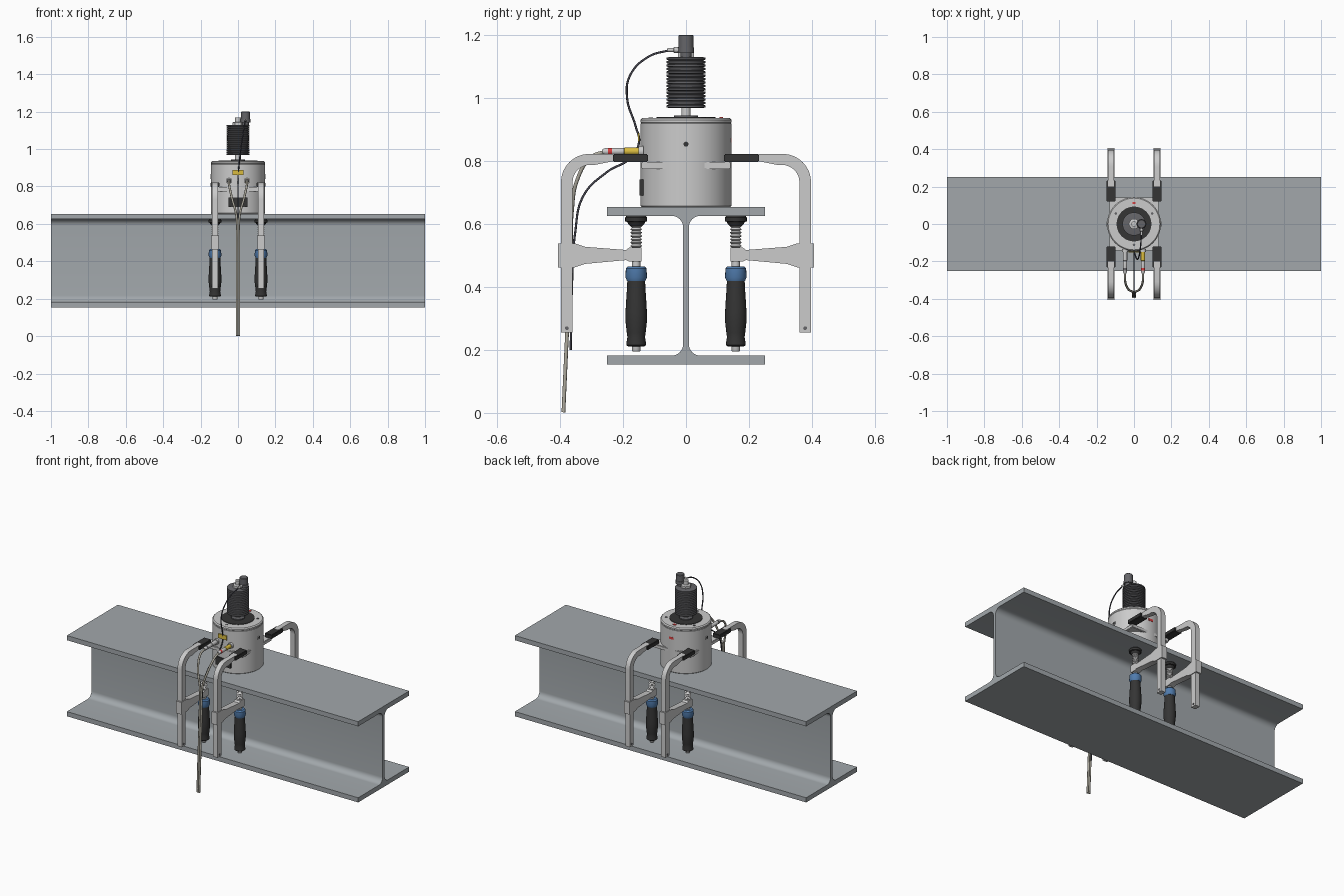
import bpy, bmesh, math
from mathutils import Matrix, Vector, Euler

if "Cube" in bpy.data.objects:
    bpy.data.objects.remove(bpy.data.objects["Cube"])

def mat(name, c):
    m = bpy.data.materials.new(name)
    m.diffuse_color = (*c, 1)
    m.use_nodes = True
    m.node_tree.nodes["Principled BSDF"].inputs["Base Color"].default_value = m.diffuse_color
    return m

BLACK = mat("black", (.035, .035, .035))
DARK = mat("dark_grey", (.13, .13, .14))
STEEL = mat("beam_grey", (.36, .39, .41))
BLUE = mat("blue", (.08, .2, .42))
YELLOW = mat("yellow", (.7, .5, .05))
RED = mat("red", (.7, .05, .05))
CABLE = mat("cable_dark", (.06, .06, .08))
BEIGE = mat("cable_light", (.42, .4, .34))

def finish(name, bm, material=None, angle=35):
    bmesh.ops.recalc_face_normals(bm, faces=bm.faces)
    me = bpy.data.meshes.new(name)
    bm.to_mesh(me)
    bm.free()
    ob = bpy.data.objects.new(name, me)
    bpy.context.collection.objects.link(ob)
    if material:
        me.materials.append(material)
    bpy.ops.object.select_all(action='DESELECT')
    bpy.context.view_layer.objects.active = ob
    ob.select_set(True)
    bpy.ops.object.shade_smooth_by_angle(angle=math.radians(angle))
    return ob

def extrude(name, pts, x0, x1, material=None):
    """Extrude a (y, z) profile along x."""
    bm = bmesh.new()
    f = bm.faces.new([bm.verts.new((x0, y, z)) for y, z in pts])
    new = bmesh.ops.extrude_face_region(bm, geom=[f])['geom']
    bmesh.ops.translate(bm, vec=(x1 - x0, 0, 0),
                        verts=[v for v in new if isinstance(v, bmesh.types.BMVert)])
    return finish(name, bm, material)

def lathe(name, prof, loc=(0, 0, 0), rot=(0, 0, 0), material=None, seg=32):
    """Revolve an (r, z) profile about local z, capped at both ends."""
    bm = bmesh.new()
    rings = [[bm.verts.new((r * math.cos(2 * math.pi * i / seg), r * math.sin(2 * math.pi * i / seg), z))
              for i in range(seg)] for r, z in prof]
    for a, b in zip(rings, rings[1:]):
        for i in range(seg):
            j = (i + 1) % seg
            bm.faces.new((a[i], a[j], b[j], b[i]))
    bm.faces.new(rings[0])
    bm.faces.new(rings[-1])
    bm.transform(Matrix.Translation(loc) @ Euler(rot).to_matrix().to_4x4())
    return finish(name, bm, material)

def box(name, center, size, material=None, bevel=0):
    bm = bmesh.new()
    bmesh.ops.create_cube(bm, size=1)
    bm.transform(Matrix.Translation(center) @ Matrix.Diagonal((*size, 1)))
    if bevel:
        bmesh.ops.bevel(bm, geom=bm.edges[:], offset=bevel, segments=2, affect='EDGES')
    return finish(name, bm, material)

def tube(name, pts, r, material):
    cu = bpy.data.curves.new(name, 'CURVE')
    cu.dimensions = '3D'
    cu.bevel_depth, cu.bevel_resolution, cu.use_fill_caps = r, 3, True
    sp = cu.splines.new('BEZIER')
    sp.bezier_points.add(len(pts) - 1)
    for b, p in zip(sp.bezier_points, pts):
        b.co = p
        b.handle_left_type = b.handle_right_type = 'AUTO'
    cu.materials.append(material)
    ob = bpy.data.objects.new(name, cu)
    bpy.context.collection.objects.link(ob)
    bpy.ops.object.select_all(action='DESELECT')
    bpy.context.view_layer.objects.active = ob
    ob.select_set(True)
    bpy.ops.object.convert(target='MESH')

def arc(cy, cz, r, a0, a1, n=8):
    return [(cy + r * math.cos(math.radians(a0 + (a1 - a0) * i / n)),
             cz + r * math.sin(math.radians(a0 + (a1 - a0) * i / n))) for i in range(n + 1)]

# I-beam: right half of the section, then mirrored
R = .036
half = [(.25, .153), (.25, .182)] + arc(.009 + R, .182 + R, R, 270, 180) \
    + arc(.009 + R, .625 - R, R, 180, 90) + [(.25, .625), (.25, .654)]
extrude("i_beam", half + [(-y, z) for y, z in reversed(half)], -1, 1, STEEL)

# Main cylinder with top details
lathe("main_housing", [(.141, .654), (.144, .657), (.144, .918), (.1425, .92), (.144, .922),
                       (.144, .93), (.138, .936)], seg=64)
lathe("top_disc", [(.093, .93), (.093, .939)], material=BLACK, seg=48)
lathe("shaft_collar", [(.038, .936), (.038, .944)], material=DARK)
lathe("shaft", [(.015, .94), (.015, 1.17)])
box("clamping_plate", (0, 0, .785), (.262, .284, .022), bevel=.003)
box("front_label", (0, -.139, .715), (.1, .016, .05), BLACK)
box("rear_label", (0, .141, .865), (.03, .008, .014), RED)
box("top_lamp", (0, .112, .937), (.018, .012, .004), RED)
for i, a in enumerate((30, 150, 270)):
    a = math.radians(a)
    lathe(f"top_screw_{i}", [(.007, .934), (.007, .938)],
          (.112 * math.cos(a), .112 * math.sin(a), 0), material=DARK, seg=12)
for s in (-1, 1):
    rot = (0, s * math.pi / 2, 0)
    lathe("side_port_ring", [(.014, .13), (.014, .146)], (0, 0, .853), rot, seg=24)
    lathe("side_port_hole", [(.008, .13), (.008, .147)], (0, 0, .853), rot, BLACK, 16)

# Ribbed stack above the housing
ribs, z0, pitch = [], .968, .162 / 15
for i in range(15):
    z = z0 + i * pitch
    ribs += [(.055, z), (.062, z + .002), (.062, z + pitch - .003), (.055, z + pitch - .001)]
lathe("ribbed_stack", ribs, material=DARK, seg=40)
lathe("stack_top_nut", [(.03, 1.125), (.03, 1.142), (.02, 1.146)], seg=6)

# Offset sensor cap with cable gland
lathe("sensor_neck", [(.018, 1.125), (.018, 1.142), (.026, 1.142), (.026, 1.16), (.02, 1.16)], (.04, 0, 0), material=DARK)
lathe("sensor_cap", [(.024, 1.158), (.024, 1.197), (.021, 1.2)], (.04, 0, 0), material=DARK)
lathe("sensor_gland", [(.009, .01), (.009, .038), (.006, .04), (.006, .058)], (.04, 0, 1.152),
      (math.pi / 2, 0, 0))

# Front connectors and light cables
for s, m in ((-1, None), (1, YELLOW)):
    at, rot, x = (s * .048, 0, .83), (math.pi / 2, 0, 0), s * .048
    lathe("connector_flange", [(.017, .135), (.017, .15)], at, rot, seg=24)
    lathe("connector_body", [(.012, .145), (.012, .195), (.009, .198)], at, rot, m, 20)
    lathe("connector_plug", [(.01, .196), (.011, .2), (.011, .255), (.007, .265)], at, rot, seg=20)
    lathe("connector_band", [(.0115, .235), (.0115, .248)], at, rot, RED if s > 0 else DARK, 20)
    tube("light_cable", [(x, -.255, .83), (x, -.3, .812), (s * .033, -.345, .74),
                         (s * .008, -.362, .64), (s * .006, -.366, .5), (s * .006, -.38, .2),
                         (s * .006, -.389, .002)], .006, BEIGE)

# Dark sensor cable with yellow tag
tube("sensor_cable", [(.04, -.05, 1.152), (.035, -.12, 1.13), (.025, -.178, 1.07), (.015, -.187, 1.0),
                      (.005, -.16, .91), (0, -.149, .86), (0, -.175, .81), (0, -.25, .765),
                      (0, -.325, .69), (0, -.352, .57), (0, -.362, .4), (0, -.366, .2)], .0035, CABLE)
box("cable_tag", (0, -.15, .875), (.058, .006, .026), YELLOW)

# Clamp outlines, in (distance from centre, z)
frame = [(.36, .255), (.397, .255)] + arc(.307, .732, .09, 0, 90) + [(.2, .822), (.2, .8), (.24, .797)] \
    + [(.29, .787)] + arc(.305, .732, .055, 90, 0)
slider = [(.407, .462), (.407, .538), (.353, .538), (.32, .527), (.19, .517), (.18, .525), (.141, .525),
          (.141, .48), (.18, .48), (.19, .485), (.32, .473), (.353, .462)]
thread = [(.012, .515)]
for i in range(7):
    thread += [(.013, .525 + i * .0105), (.019, .530 + i * .0105)]
thread += [(.012, .605)]
grip = [(.028, .425), (.029, .40), (.031, .37), (.034, .32), (.034, .29), (.03, .255), (.028, .24),
        (.031, .222), (.031, .215), (.026, .211)]

# Four clamps
for sx in (-1, 1):
    for sy in (-1, 1):
        x, y = sx * .123, sy * .158
        flip = lambda pts: [(p * sy, z) for p, z in pts]
        extrude("clamp_frame", flip(frame), x - .015, x + .015)
        extrude("clamp_slider", flip(slider), x - .019, x + .019)
        box("clamp_jaw_cover", (x, sy * .176, .809), (.05, .112, .025), BLACK, .003)
        lathe("clamp_stop_pin", [(.006, -.018), (.006, .018)], (x, sy * .378, .269),
              (0, math.pi / 2, 0), DARK, 12)
        lathe("clamp_screw", thread, (x, y, 0), seg=20)
        lathe("clamp_pad", [(.018, .592), (.026, .6), (.028, .606), (.035, .608), (.035, .62), (.031, .625)],
              (x, y, 0), material=BLACK, seg=24)
        lathe("screw_collar", [(.013, .46), (.013, .485)], (x, y, 0), seg=20)
        lathe("handle_blue_ring", [(.026, .465), (.033, .458), (.034, .43), (.029, .418)], (x, y, 0),
              material=BLUE, seg=24)
        lathe("handle_grip", grip, (x, y, 0), material=BLACK, seg=24)
        lathe("handle_end", [(.014, .22), (.014, .198), (.012, .195)], (x, y, 0), seg=16)
